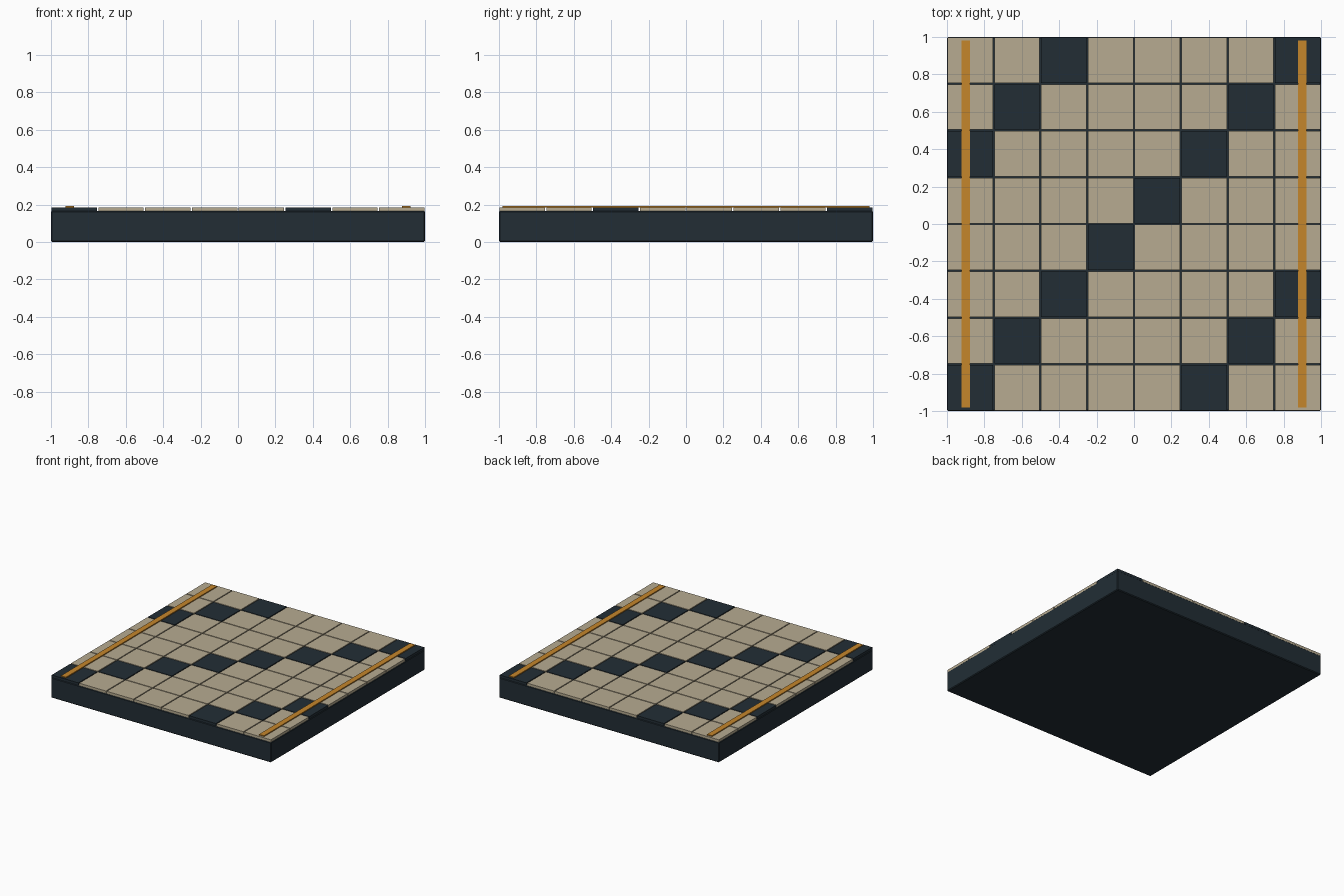
import bpy

if "Cube" in bpy.data.objects:
    bpy.data.objects.remove(bpy.data.objects["Cube"])

def material(name, rgb):
    m = bpy.data.materials.new(name)
    m.diffuse_color = (*rgb, 1)
    m.use_nodes = True
    m.node_tree.nodes["Principled BSDF"].inputs["Base Color"].default_value = m.diffuse_color
    return m

DARK = material("dark slate", (0.016, 0.027, 0.036))
SAND = material("sand", (0.474, 0.407, 0.283))
GOLD = material("amber", (0.558, 0.238, 0.024))

def box(name, x, y, z0, z1, sx, sy, mat, bevel=0):
    bpy.ops.mesh.primitive_cube_add(size=1, location=(x, y, (z0 + z1) / 2))
    o = bpy.context.object
    o.name = name
    o.scale = (sx, sy, z1 - z0)
    bpy.ops.object.transform_apply(location=False, rotation=False, scale=True)
    o.data.materials.append(mat)
    if bevel:
        b = o.modifiers.new("edge", "BEVEL")
        b.width, b.segments = bevel, 1
    return o

# Slab
box("base_slab", 0, 0, 0, 0.167, 2.0, 2.0, DARK, 0.006)

# 8 x 8 tiles, dark along every fifth diagonal
CELL = 0.25
for row in range(8):
    for col in range(8):
        dark = (col - row) % 5 == 0
        box("dark_tile" if dark else "sand_tile",
            -1 + CELL * (col + 0.5), -1 + CELL * (row + 0.5),
            0.165, 0.186, 0.242, 0.242, DARK if dark else SAND)

# Thin edge stripes
for side in (-1, 1):
    box("edge_stripe", side * 0.9, 0, 0.185, 0.194, 0.046, 1.96, GOLD)
